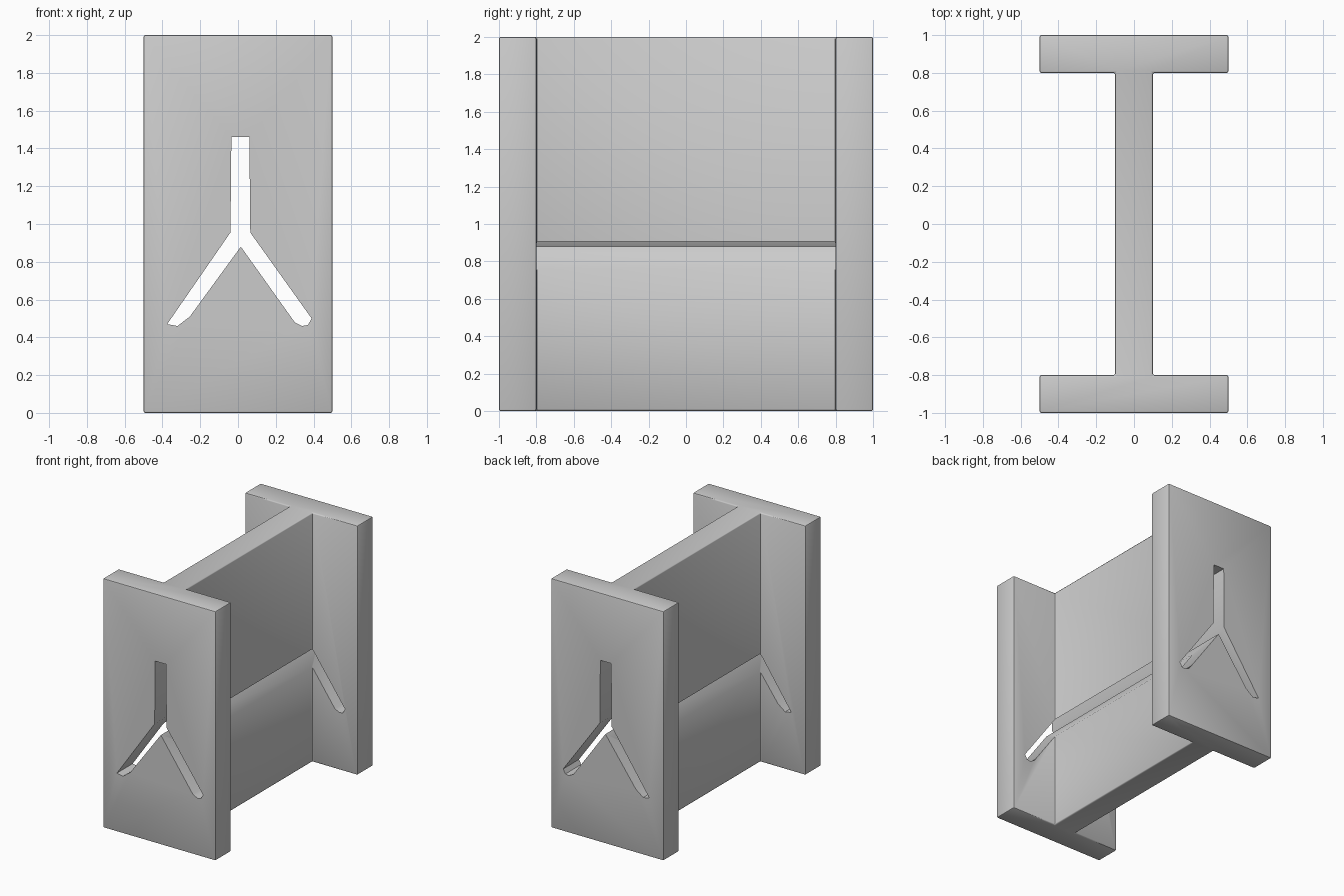
import bpy, bmesh

if "Cube" in bpy.data.objects:
    bpy.data.objects.remove(bpy.data.objects["Cube"])


def prism(name, outline, to_start, offset):
    """Extrude a closed outline along an offset vector."""
    bm = bmesh.new()
    face = bm.faces.new([bm.verts.new(to_start(a, b)) for a, b in outline])
    res = bmesh.ops.extrude_face_region(bm, geom=[face])
    moved = [g for g in res["geom"] if isinstance(g, bmesh.types.BMVert)]
    bmesh.ops.translate(bm, verts=moved, vec=offset)
    bmesh.ops.recalc_face_normals(bm, faces=bm.faces)
    mesh = bpy.data.meshes.new(name)
    bm.to_mesh(mesh)
    bm.free()
    obj = bpy.data.objects.new(name, mesh)
    bpy.context.collection.objects.link(obj)
    return obj


# I-shaped beam: two flanges joined by a web
quarter = [(0.5, 1.0), (0.5, 0.8), (0.1, 0.8)]
right = quarter + [(x, -y) for x, y in reversed(quarter)]
section = right + [(-x, y) for x, y in reversed(right)]
beam = prism("beam", section, lambda x, y: (x, y, 0), (0, 0, 2))

# Y-shaped slot running the full depth
slot_outline = [
    (-0.035, 1.46), (0.06, 1.46), (0.065, 0.955),
    (0.39, 0.50), (0.37, 0.465), (0.34, 0.46), (0.30, 0.48),
    (0.015, 0.88),
    (-0.255, 0.51), (-0.32, 0.46), (-0.375, 0.47),
    (-0.04, 0.955),
]
slot = prism("slot_cutter", slot_outline, lambda x, z: (x, -1.2, z), (0, 2.4, 0))
slot.hide_render = True

# Softened edges, then the cut
bevel = beam.modifiers.new("soft_edges", 'BEVEL')
bevel.width = 0.01
bevel.segments = 2
cut = beam.modifiers.new("slot", 'BOOLEAN')
cut.operation = 'DIFFERENCE'
cut.solver = 'EXACT'
cut.object = slot

bpy.ops.object.select_all(action='DESELECT')
beam.select_set(True)
bpy.context.view_layer.objects.active = beam
for mod in list(beam.modifiers):
    bpy.ops.object.modifier_apply(modifier=mod.name)
bpy.data.objects.remove(slot)
bpy.ops.object.shade_smooth_by_angle(angle=0.7)
